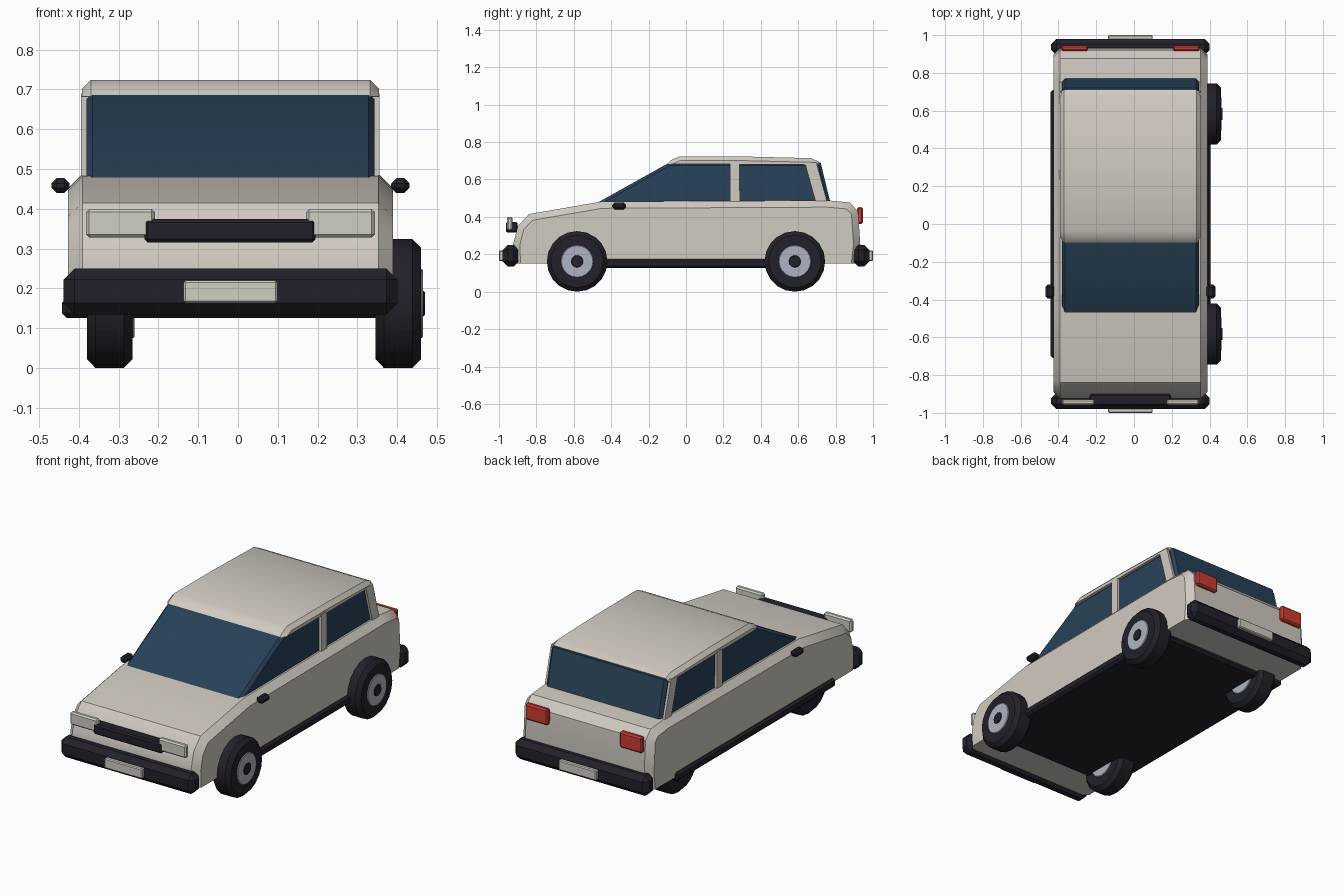
import bpy, bmesh, math
from mathutils import Matrix, Vector

if "Cube" in bpy.data.objects:
    bpy.data.objects.remove(bpy.data.objects["Cube"])

CX = -0.019  # centre line of the bodywork


def material(name, rgb):
    m = bpy.data.materials.new(name)
    m.diffuse_color = (*rgb, 1)
    m.use_nodes = True
    m.node_tree.nodes["Principled BSDF"].inputs["Base Color"].default_value = m.diffuse_color
    return m


PAINT = material("beige paint", (0.64, 0.595, 0.535))
GLASS = material("dark blue glass", (0.021, 0.054, 0.098))
BLACK = material("black rubber", (0.016, 0.015, 0.024))
METAL = material("rim metal", (0.42, 0.46, 0.54))
RED = material("red lamp", (0.60, 0.045, 0.032))
LAMP = material("pale lamp", (0.63, 0.61, 0.54))


def finish(name, bm, mat, angle=32):
    bmesh.ops.recalc_face_normals(bm, faces=bm.faces[:])
    me = bpy.data.meshes.new(name)
    bm.to_mesh(me)
    bm.free()
    me.materials.append(mat)
    me.shade_smooth()
    me.set_sharp_from_angle(angle=math.radians(angle))
    ob = bpy.data.objects.new(name, me)
    bpy.context.collection.objects.link(ob)
    return ob


def prism(name, pts, x0, x1, mat, chamfer=0.0, floor=-1.0):
    """Side profile (y, z) extruded along x; cap edges above floor are chamfered."""
    bm = bmesh.new()
    face = bm.faces.new([bm.verts.new((x0, y, z)) for y, z in pts])
    ext = bmesh.ops.extrude_face_region(bm, geom=[face], use_keep_orig=True)
    moved = [v for v in ext["geom"] if isinstance(v, bmesh.types.BMVert)]
    bmesh.ops.translate(bm, verts=moved, vec=(x1 - x0, 0, 0))
    if chamfer:
        rim = [e for e in bm.edges
               if abs(e.verts[0].co.x - e.verts[1].co.x) < 1e-5
               and max(v.co.z for v in e.verts) > floor]
        bmesh.ops.bevel(bm, geom=rim, offset=chamfer, segments=1, affect='EDGES')
    return finish(name, bm, mat)


def box(name, lo, hi, mat, chamfer):
    lo, hi = Vector(lo), Vector(hi)
    bm = bmesh.new()
    bmesh.ops.create_cube(bm, size=1, matrix=Matrix.Translation((lo + hi) / 2)
                          @ Matrix.Diagonal((*(hi - lo), 1)))
    bmesh.ops.bevel(bm, geom=bm.edges[:], offset=chamfer, segments=1, affect='EDGES')
    return finish(name, bm, mat)


def disc(name, centre, radius, width, mat, chamfer):
    """Cylinder with its axis along x and chamfered rims."""
    bm = bmesh.new()
    bmesh.ops.create_cone(bm, cap_ends=True, segments=20, radius1=radius, radius2=radius,
                          depth=width, matrix=Matrix.Translation(centre)
                          @ Matrix.Rotation(math.pi / 2, 4, 'Y'))
    rim = [e for e in bm.edges if abs(e.verts[0].co.x - e.verts[1].co.x) < 1e-5]
    bmesh.ops.bevel(bm, geom=rim, offset=chamfer, segments=1, affect='EDGES')
    return finish(name, bm, mat)


# Lower body, glasshouse and roof
prism("body", [(-0.92, 0.15), (-0.925, 0.25), (-0.90, 0.35), (-0.84, 0.415),
               (-0.45, 0.482), (0.76, 0.488), (0.875, 0.477), (0.92, 0.43),
               (0.932, 0.25), (0.92, 0.15)], CX - 0.408, CX + 0.408, PAINT, 0.036, 0.16)
prism("windows", [(-0.475, 0.475), (-0.09, 0.69), (0.72, 0.69), (0.772, 0.475)],
      CX - 0.362, CX + 0.362, GLASS, 0.015, 0.48)
prism("roof", [(-0.10, 0.683), (-0.08, 0.703), (-0.035, 0.724), (0.30, 0.723),
               (0.67, 0.714), (0.71, 0.695), (0.70, 0.672), (0.62, 0.68)],
      CX - 0.373, CX + 0.373, PAINT, 0.022, 0.70)

# Parts mirrored about the body centre line
for side, s in (("left", -1), ("right", 1)):
    def span(a, b):
        return sorted((CX + s * a, CX + s * b))

    a, b = span(0.345, 0.375)
    prism(side + "_centre_pillar", [(0.236, 0.47), (0.288, 0.47), (0.286, 0.69), (0.236, 0.69)],
          a, b, PAINT)
    prism(side + "_rear_pillar", [(0.695, 0.475), (0.755, 0.48), (0.697, 0.69), (0.635, 0.69)],
          a, b, PAINT)
    a, b = span(0.19, 0.363)
    box(side + "_headlight", (a, -0.958, 0.328), (b, -0.928, 0.40), LAMP, 0.008)
    a, b = span(0.225, 0.365)
    box(side + "_tail_light", (a, 0.915, 0.362), (b, 0.945, 0.452), RED, 0.008)
    a, b = span(0.404, 0.45)
    box(side + "_mirror", (a, -0.395, 0.44), (b, -0.32, 0.477), BLACK, 0.013)

# Black trim: grille, floor with sills, bumpers and plates
box("grille", (-0.235, -0.962, 0.316), (0.195, -0.90, 0.374), BLACK, 0.008)
box("floor_and_sills", (CX - 0.423, -0.71, 0.126), (CX + 0.423, 0.71, 0.176), BLACK, 0.012)
for end, s in (("front", -1), ("rear", 1)):
    y0, y1 = sorted((s * 0.893, s * 0.98))
    box(end + "_bumper", (CX - 0.42, y0, 0.135), (CX + 0.42, y1, 0.25), BLACK, 0.028)
    y0, y1 = sorted((s * 0.97, s * 1.0))
    box(end + "_plate", (CX - 0.118, y0, 0.164), (CX + 0.118, y1, 0.22), LAMP, 0.005)

# Wheels: all four face right, and the set sits off centre
for side, x in (("left", -0.3225), ("right", 0.4025)):
    for end, y in (("front", -0.582), ("rear", 0.582)):
        n = f"{side}_{end}_"
        disc(n + "tyre", (x, y, 0.162), 0.162, 0.115, BLACK, 0.022)
        disc(n + "rim", (x + 0.042, y, 0.162), 0.087, 0.04, METAL, 0.003)
        disc(n + "hub", (x + 0.05, y, 0.162), 0.032, 0.034, BLACK, 0.003)
